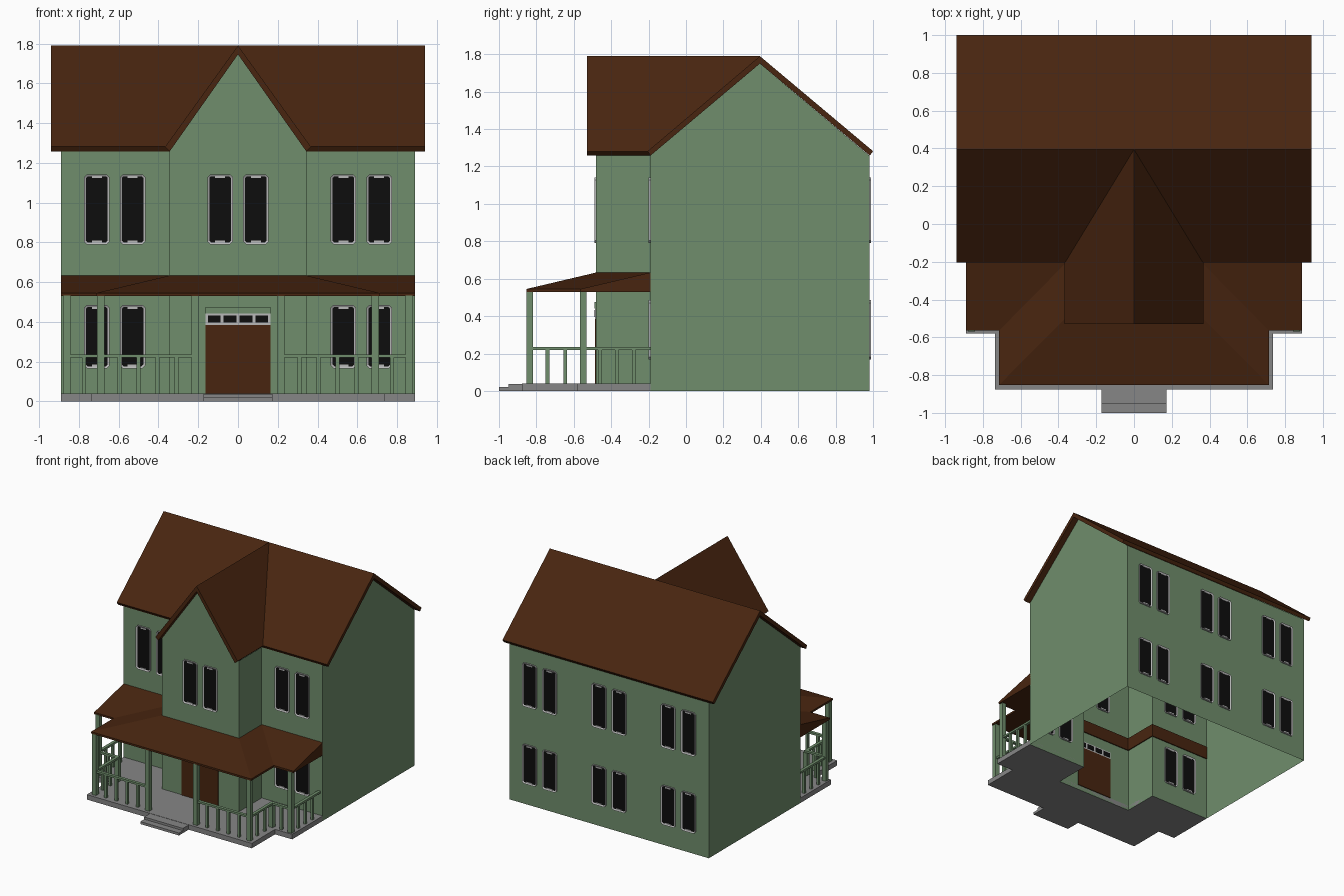
import bpy, bmesh
from mathutils import Vector

if "Cube" in bpy.data.objects:
    bpy.data.objects.remove(bpy.data.objects["Cube"], do_unlink=True)


def material(name, r, g, b):
    m = bpy.data.materials.new(name)
    m.use_nodes = True
    m.diffuse_color = (r, g, b, 1)
    m.node_tree.nodes["Principled BSDF"].inputs["Base Color"].default_value = (r, g, b, 1)
    return m


GREEN = material("sage green siding", 0.16, 0.27, 0.15)
BROWN = material("dark brown", 0.065, 0.0185, 0.005)
GREY = material("stone grey", 0.24, 0.24, 0.24)
TRIM = material("pale trim", 0.48, 0.48, 0.48)
GLASS = material("black glass", 0.004, 0.004, 0.004)


def finish(name, bm, *mats):
    mesh = bpy.data.meshes.new(name)
    bm.to_mesh(mesh)
    bm.free()
    for m in mats:
        mesh.materials.append(m)
    ob = bpy.data.objects.new(name, mesh)
    bpy.context.scene.collection.objects.link(ob)
    return ob


def place(axis, a, b, t):
    return {"x": (t, a, b), "y": (a, t, b), "z": (a, b, t)}[axis]


def prism_mesh(pts, axis, lo, hi):
    """Extrude a flat outline along an axis; returns mesh and its two caps."""
    bm = bmesh.new()
    low = [bm.verts.new(place(axis, a, b, lo)) for a, b in pts]
    top = [bm.verts.new(place(axis, a, b, hi)) for a, b in pts]
    caps = [bm.faces.new(low), bm.faces.new(top)]
    n = len(pts)
    for i in range(n):
        j = (i + 1) % n
        bm.faces.new((low[i], low[j], top[j], top[i]))
    bmesh.ops.recalc_face_normals(bm, faces=bm.faces)
    return bm, caps


def prism(name, pts, axis, lo, hi, mat):
    return finish(name, prism_mesh(pts, axis, lo, hi)[0], mat)


def box(name, x0, x1, y0, y1, z0, z1, mat):
    return prism(name, [(x0, y0), (x1, y0), (x1, y1), (x0, y1)], "z", z0, z1, mat)


def mirrored(half):
    return half + [(-x, y) for x, y in reversed(half)]


# House dimensions
W, BACK, FRONT = 0.89, 0.98, -0.19
BAY, BAY_Y = 0.345, -0.48
EAVE, APEX, RIDGE_Y = 1.258, 1.75, 0.395
FLOOR = 0.04

# Walls: an open shell following the plan, with three gables
plan = mirrored([(W, BACK), (W, FRONT), (BAY, FRONT), (BAY, BAY_Y)])
bm = bmesh.new()
for i, (a, b) in enumerate(zip(plan, plan[1:] + plan[:1])):
    pts = [(*a, 0), (*b, 0), (*b, EAVE), (*a, EAVE)]
    if a[0] == b[0] and abs(a[0]) == W:
        pts.insert(3, (a[0], RIDGE_Y, APEX))
    elif a[1] == b[1] == BAY_Y:
        pts.insert(3, (0, BAY_Y, APEX))
    bm.faces.new([bm.verts.new(p) for p in pts])
bmesh.ops.remove_doubles(bm, verts=bm.verts, dist=0.0001)
bmesh.ops.recalc_face_normals(bm, faces=bm.faces)
finish("house_walls", bm, GREEN)

# Roofs
prism("main_roof", [(-0.205, 1.282), (RIDGE_Y, 1.79), (1.0, 1.282),
                    (0.983, EAVE), (RIDGE_Y, APEX), (-0.19, EAVE)],
      "x", -0.94, 0.94, BROWN)
prism("bay_roof", [(-0.367, 1.28), (0, 1.79), (0.367, 1.28),
                   (0.343, EAVE), (0, 1.745), (-0.343, EAVE)],
      "y", -0.53, RIDGE_Y, BROWN)

# Porch roof: hipped centre with a lower wing on each side, flat soffit
PX, PY, WING_Y = 0.715, -0.853, -0.565
LOW, EDGE, HIGH = 0.53, 0.545, 0.635
bm = bmesh.new()


def face(*pts):
    bm.faces.new([bm.verts.new(p) for p in pts])


IN_X, IN_Y, IN_B = BAY - 0.008, BAY_Y + 0.008, FRONT + 0.008
face((-PX, PY, EDGE), (PX, PY, EDGE), (IN_X, IN_Y, HIGH), (-IN_X, IN_Y, HIGH))
for s in (1, -1):
    face((s * PX, PY, EDGE), (s * PX, WING_Y, EDGE), (s * IN_X, IN_B, HIGH), (s * IN_X, IN_Y, HIGH))
    face((s * PX, WING_Y, EDGE), (s * W, WING_Y, EDGE), (s * W, IN_B, HIGH), (s * IN_X, IN_B, HIGH))
outline = mirrored([(W, IN_B), (W, WING_Y), (PX, WING_Y), (PX, PY)])
outline = outline + [(-IN_X, IN_B), (-IN_X, IN_Y), (IN_X, IN_Y), (IN_X, IN_B)]


def roof_height(p):
    return HIGH if p[1] == IN_B or p[1] == IN_Y else EDGE


for a, b in zip(outline, outline[1:] + outline[:1]):
    face((*a, LOW), (*b, LOW), (*b, roof_height(b)), (*a, roof_height(a)))
face(*[(*p, LOW) for p in outline])
bmesh.ops.remove_doubles(bm, verts=bm.verts, dist=0.0001)
bmesh.ops.recalc_face_normals(bm, faces=bm.faces)
finish("porch_roof", bm, BROWN)

# Porch floor and steps
floor = mirrored([(W, FRONT), (W, -0.58), (0.737, -0.58), (0.737, -0.877)])
floor += [(-BAY, FRONT), (-BAY, BAY_Y), (BAY, BAY_Y), (BAY, FRONT)]
prism("porch_floor", floor, "z", 0, FLOOR, GREY)
box("upper_step", -0.173, 0.173, -0.95, -0.877, 0, FLOOR - 0.002, GREY)
box("lower_step", -0.173, 0.173, -1.0, -0.95, 0, 0.02, GREY)

# Porch posts, handrails and balusters
POST, RAIL, PICKET = 0.018, 0.012, 0.01
path = [(0.215, -0.835), (0.69, -0.835), (0.69, -0.55), (0.86, -0.55), (0.86, FRONT)]
pickets = [4, 2, 1, 3]
for s, side in ((1, "left"), (-1, "right")):
    for i in (0, 1, 3):
        x, y = s * path[i][0], path[i][1]
        box(f"porch_post_{side}_{i}", x - POST, x + POST, y - POST, y + POST, FLOOR, LOW + 0.003, GREEN)
    for i, n in enumerate(pickets):
        a, b = Vector(path[i]), Vector(path[i + 1])
        a.x, b.x = a.x * s, b.x * s
        wall_end = 0 if i == 3 else RAIL
        box(f"handrail_{side}_{i}", min(a.x, b.x) - RAIL, max(a.x, b.x) + RAIL,
            min(a.y, b.y) - RAIL, max(a.y, b.y) + wall_end, 0.22, 0.236, GREEN)
        for k in range(1, n + 1):
            p = a.lerp(b, k / (n + 1))
            box(f"baluster_{side}_{i}_{k}", p.x - PICKET, p.x + PICKET,
                p.y - PICKET, p.y + PICKET, FLOOR, 0.222, GREEN)
    p = s * path[2][0]
    box(f"corner_baluster_{side}", p - POST, p + POST, path[2][1] - POST,
        path[2][1] + POST, FLOOR, 0.222, GREEN)


def window(name, x, y, z0, z1, half=0.064, cut=0.014, rim=0.011):
    """Chamfered frame with a sunken pane on both faces."""
    corners = mirrored([(half, z0 + cut), (half, z1 - cut), (half - cut, z1)])
    bottom = [(-half + cut, z0), (half - cut, z0)]
    pts = [(x + a, b) for a, b in corners + bottom]
    m, caps = prism_mesh(pts, "y", y - 0.01, y + 0.01)
    bmesh.ops.inset_individual(m, faces=caps, thickness=rim, depth=-0.006)
    for f in caps:
        f.material_index = 1
    finish(name, m, TRIM, GLASS)


# Windows in pairs, each with small crest ornaments at head and sill
UPPER, LOWER = (0.79, 1.142), (0.167, 0.485)
groups = [(-0.62, FRONT, "front"), (0.62, FRONT, "front"), (0, BAY_Y, "bay"),
          (-0.62, BACK, "back"), (0, BACK, "back"), (0.62, BACK, "back")]
for cx, y, label in groups:
    for level, (z0, z1) in (("upper", UPPER), ("lower", LOWER)):
        if label == "bay" and level == "lower":
            continue
        for d in (-0.09, 0.09):
            x = cx + d
            tag = f"{label}_{level}_window_{x:.2f}"
            window(tag, x, y, z0, z1)
            for z in (z0 + 0.009, z1 - 0.019):
                box(tag + "_crest", x - 0.025, x + 0.025, y - 0.008, y + 0.008, z, z + 0.01, TRIM)

# Front door with transom lights and a header board
DOOR = 0.163
box("front_door", -DOOR, DOOR, BAY_Y - 0.006, BAY_Y + 0.006, FLOOR, 0.385, BROWN)
box("transom_frame", -DOOR, DOOR, BAY_Y - 0.006, BAY_Y + 0.006, 0.385, 0.442, TRIM)
for i in range(4):
    x = (i - 1.5) * 0.08
    box(f"transom_pane_{i}", x - 0.032, x + 0.032, BAY_Y - 0.009, BAY_Y + 0.009, 0.396, 0.433, GLASS)
box("door_header", -DOOR, DOOR, BAY_Y - 0.008, BAY_Y + 0.004, 0.442, 0.476, GREEN)
